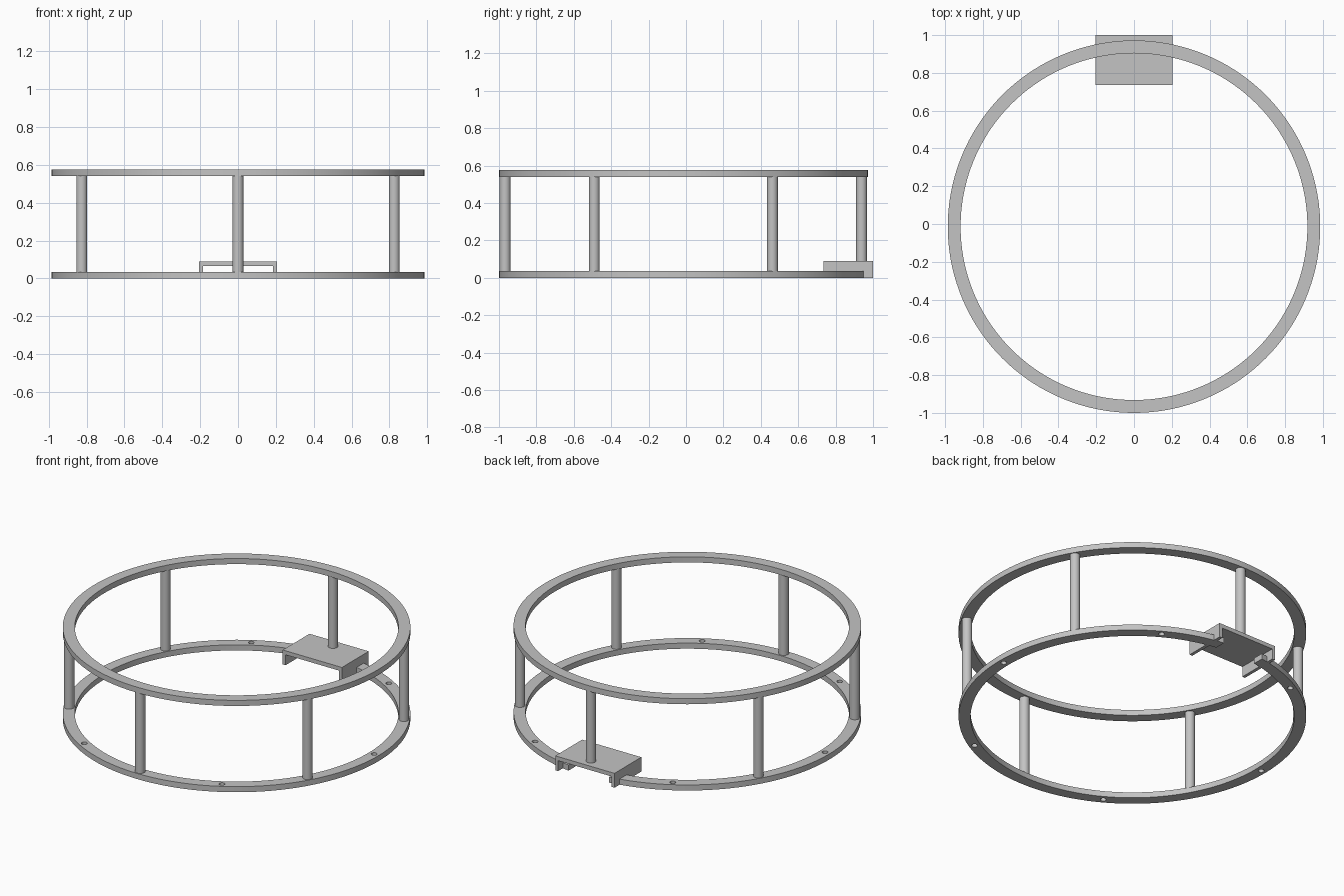
import bpy
import bmesh
from math import sin, cos, pi, radians
from mathutils import Matrix, Vector

cube = bpy.data.objects.get("Cube")
if cube:
    bpy.data.objects.remove(cube, do_unlink=True)

CY = -0.014                      # ring centre along y
R_OUT, R_IN, R_MID = 0.986, 0.918, 0.953
THICK = 0.035
TOP_Z = 0.54

grey = bpy.data.materials.new("plain grey")
grey.use_nodes = True
grey.diffuse_color = (0.55, 0.55, 0.55, 1)
grey.node_tree.nodes["Principled BSDF"].inputs["Base Color"].default_value = (0.55, 0.55, 0.55, 1)


def make_object(name, bm):
    bmesh.ops.recalc_face_normals(bm, faces=bm.faces)
    mesh = bpy.data.meshes.new(name)
    bm.to_mesh(mesh)
    bm.free()
    mesh.materials.append(grey)
    obj = bpy.data.objects.new(name, mesh)
    bpy.context.collection.objects.link(obj)
    return obj


def add_box(bm, low, high):
    low, high = Vector(low), Vector(high)
    size = Matrix.Diagonal((*(high - low), 1))
    bmesh.ops.create_cube(bm, size=1, matrix=Matrix.Translation((low + high) / 2) @ size)


def add_cylinder(bm, x, y, z0, z1, radius, sides=32):
    bmesh.ops.create_cone(bm, cap_ends=True, segments=sides, radius1=radius, radius2=radius,
                          depth=z1 - z0, matrix=Matrix.Translation((x, y, (z0 + z1) / 2)))


def on_ring(degrees):
    a = radians(degrees)
    return R_MID * cos(a), CY + R_MID * sin(a)


def make_ring(name, z, steps=144):
    bm = bmesh.new()
    section = [(R_IN, z), (R_OUT, z), (R_OUT, z + THICK), (R_IN, z + THICK)]
    loops = []
    for i in range(steps):
        a = 2 * pi * i / steps
        loops.append([bm.verts.new((r * cos(a), CY + r * sin(a), h)) for r, h in section])
    for i, here in enumerate(loops):
        after = loops[(i + 1) % steps]
        for j in range(4):
            k = (j + 1) % 4
            bm.faces.new((here[j], after[j], after[k], here[k]))
    return make_object(name, bm)


def shade(obj):
    bpy.ops.object.select_all(action='DESELECT')
    obj.select_set(True)
    bpy.context.view_layer.objects.active = obj
    bpy.ops.object.shade_smooth_by_angle(angle=radians(30))


# Two hoops
upper_ring = make_ring("upper_ring", TOP_Z)
lower_ring = make_ring("lower_ring", 0)

# Bolt holes and the gap under the bracket, cut from the lower hoop
bm = bmesh.new()
for k in range(6):
    add_cylinder(bm, *on_ring(60 * k), -0.05, 0.1, 0.017, 24)
add_box(bm, (-0.14, 0.7, -0.05), (0.14, 1.1, 0.1))
cutter = make_object("ring_cutter", bm)
cutter.hide_render = True
cut = lower_ring.modifiers.new("holes", 'BOOLEAN')
cut.operation = 'DIFFERENCE'
cut.solver = 'EXACT'
cut.object = cutter
bpy.context.view_layer.objects.active = lower_ring
bpy.ops.object.modifier_apply(modifier=cut.name)
bpy.data.objects.remove(cutter, do_unlink=True)

shade(upper_ring)
shade(lower_ring)

# Channel bracket: one U profile pushed along y
profile = [(-0.205, 0), (-0.185, 0), (-0.185, 0.065), (0.185, 0.065),
           (0.185, 0), (0.205, 0), (0.205, 0.09), (-0.205, 0.09)]
bm = bmesh.new()
face = bm.faces.new([bm.verts.new((x, 0.735, z)) for x, z in profile])
pushed = bmesh.ops.extrude_face_region(bm, geom=[face], use_keep_orig=True)["geom"]
bmesh.ops.translate(bm, vec=(0, 0.265, 0),
                    verts=[v for v in pushed if isinstance(v, bmesh.types.BMVert)])
make_object("channel_bracket", bm)

# Six posts, the rear one standing on the bracket
for k in range(6):
    angle = 30 + 60 * k
    bm = bmesh.new()
    add_cylinder(bm, *on_ring(angle), 0.09 if angle == 90 else THICK, TOP_Z, 0.029)
    shade(make_object(f"post_{k + 1}", bm))
